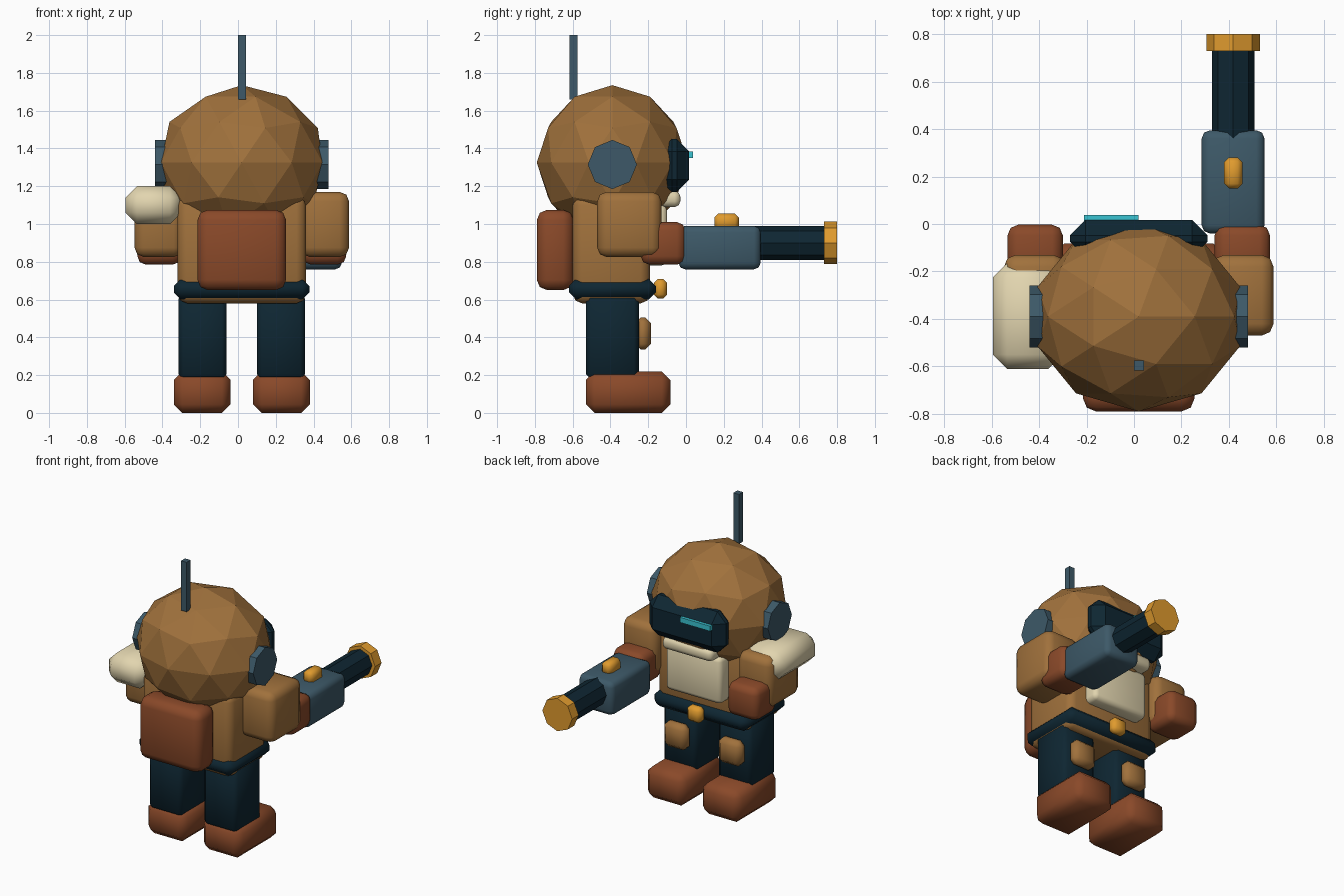
import bpy, bmesh, math
from mathutils import Matrix

if "Cube" in bpy.data.objects:
    bpy.data.objects.remove(bpy.data.objects["Cube"])


def mat(name, rgb):
    m = bpy.data.materials.new(name)
    lin = [((c / 255 + 0.055) / 1.055) ** 2.4 if c > 10 else c / 255 / 12.92 for c in rgb]
    m.diffuse_color = (*lin, 1)
    m.use_nodes = True
    m.node_tree.nodes["Principled BSDF"].inputs["Base Color"].default_value = m.diffuse_color
    return m


BRONZE = mat("bronze_brown", (160, 113, 60))
RUST = mat("rust_brown", (138, 73, 41))
NAVY = mat("dark_navy", (14, 38, 50))
SLATE = mat("slate_blue", (61, 89, 104))
AMBER = mat("amber", (224, 155, 46))
CREAM = mat("cream", (226, 213, 175))
CYAN = mat("cyan", (58, 195, 210))
CX = 0.02  # body symmetry plane


def finish(name, bm, material, smooth):
    me = bpy.data.meshes.new(name)
    bmesh.ops.recalc_face_normals(bm, faces=bm.faces)
    bm.to_mesh(me)
    bm.free()
    me.materials.append(material)
    ob = bpy.data.objects.new(name, me)
    bpy.context.collection.objects.link(ob)
    if smooth:
        bpy.ops.object.select_all(action='DESELECT')
        ob.select_set(True)
        bpy.context.view_layer.objects.active = ob
        bpy.ops.object.shade_smooth_by_angle(angle=math.radians(60))
    return ob


def box(name, material, x, y, z, bevel=0.0, seg=1, smooth=True):
    """Bevelled box from (min, max) ranges."""
    bm = bmesh.new()
    bmesh.ops.create_cube(bm, size=1)
    for v in bm.verts:
        v.co = [lo + (c + 0.5) * (hi - lo) for c, (lo, hi) in zip(v.co, (x, y, z))]
    if bevel:
        bmesh.ops.bevel(bm, geom=bm.edges[:], offset=bevel, segments=seg,
                        profile=0.5, affect='EDGES', clamp_overlap=True)
    return finish(name, bm, material, smooth and bevel > 0)


def octagon(name, material, axis, lo, hi, a, b, r):
    """Eight-sided cylinder along x (a,b = y,z) or y (a,b = x,z)."""
    bm = bmesh.new()
    bmesh.ops.create_cone(bm, cap_ends=True, segments=8, radius1=r, radius2=r, depth=hi - lo)
    mid = (lo + hi) / 2
    if axis == 'X':
        m = Matrix.Translation((mid, a, b)) @ Matrix.Rotation(math.pi / 2, 4, 'Y')
    else:
        m = Matrix.Translation((a, mid, b)) @ Matrix.Rotation(math.pi / 2, 4, 'X')
    bmesh.ops.transform(bm, matrix=m, verts=bm.verts)
    return finish(name, bm, material, False)


def span(side, lo, hi):
    """x range mirrored about the body centre."""
    return tuple(sorted((CX + side * lo, CX + side * hi)))


# Faceted helmet
bm = bmesh.new()
bmesh.ops.create_icosphere(bm, subdivisions=2, radius=1)
bmesh.ops.transform(bm, verts=bm.verts, matrix=Matrix.Translation((CX, -0.39, 1.325))
                    @ Matrix.Diagonal((0.45, 0.40, 0.41, 1)))
finish("helmet", bm, BRONZE, False)

# Visor, light strip, antenna
box("visor", NAVY, (-0.27, 0.31), (-0.14, 0.017), (1.17, 1.45), 0.065, 1, False)
box("visor_light", CYAN, (-0.21, 0.02), (0.012, 0.038), (1.35, 1.385))
box("antenna", SLATE, (0.0, 0.042), (-0.618, -0.575), (1.66, 2.0))

# Torso, chest plate, collar, belt, buckle, backpack
box("torso", BRONZE, (-0.32, 0.36), (-0.60, -0.19), (0.58, 1.15), 0.05, 2)
box("chest_plate", CREAM, (-0.19, 0.23), (-0.25, -0.10), (0.78, 1.10), 0.03, 2)
box("collar", CREAM, (-0.17, 0.21), (-0.25, -0.03), (1.09, 1.175), 0.03, 2)
box("belt", NAVY, (-0.34, 0.378), (-0.62, -0.16), (0.60, 0.71), 0.038, 1)
box("belt_buckle", AMBER, (CX - 0.055, CX + 0.055), (-0.17, -0.10), (0.605, 0.71), 0.022, 1)
box("backpack", RUST, (-0.215, 0.255), (-0.79, -0.595), (0.65, 1.075), 0.055, 2)

# Mirrored parts: ears, arms, hands, legs, knee pads, shoes
for side, tag in ((-1, "left"), (1, "right")):
    octagon(f"{tag}_ear", SLATE, 'X', *span(side, 0.36, 0.46), -0.39, 1.315, 0.13)
    box(f"{tag}_arm", BRONZE, span(side, 0.31, 0.568), (-0.47, -0.13), (0.825, 1.17), 0.05, 2)
    box(f"{tag}_hand", RUST, span(side, 0.32, 0.553), (-0.24, -0.003), (0.785, 1.01), 0.045, 2)
    box(f"{tag}_leg", NAVY, span(side, 0.08, 0.335), (-0.53, -0.25), (0.18, 0.63), 0.025, 1)
    box(f"{tag}_knee_pad", BRONZE, span(side, 0.12, 0.295), (-0.27, -0.185), (0.335, 0.505), 0.03, 1)
    box(f"{tag}_shoe", RUST, span(side, 0.06, 0.36), (-0.53, -0.083), (0.0, 0.22), 0.045, 1)

# Shoulder guard on one side only
box("shoulder_guard", CREAM, (-0.595, -0.30), (-0.61, -0.165), (1.0, 1.2), 0.06, 1)

# Arm cannon
box("cannon_body", SLATE, (0.285, 0.55), (-0.04, 0.395), (0.76, 0.99), 0.035, 2)
octagon("cannon_barrel", NAVY, 'Y', 0.30, 0.75, 0.418, 0.90, 0.09)
octagon("cannon_muzzle", AMBER, 'Y', 0.73, 0.80, 0.418, 0.90, 0.113)
box("cannon_sight", AMBER, (0.38, 0.457), (0.15, 0.28), (0.97, 1.055), 0.02, 1)
